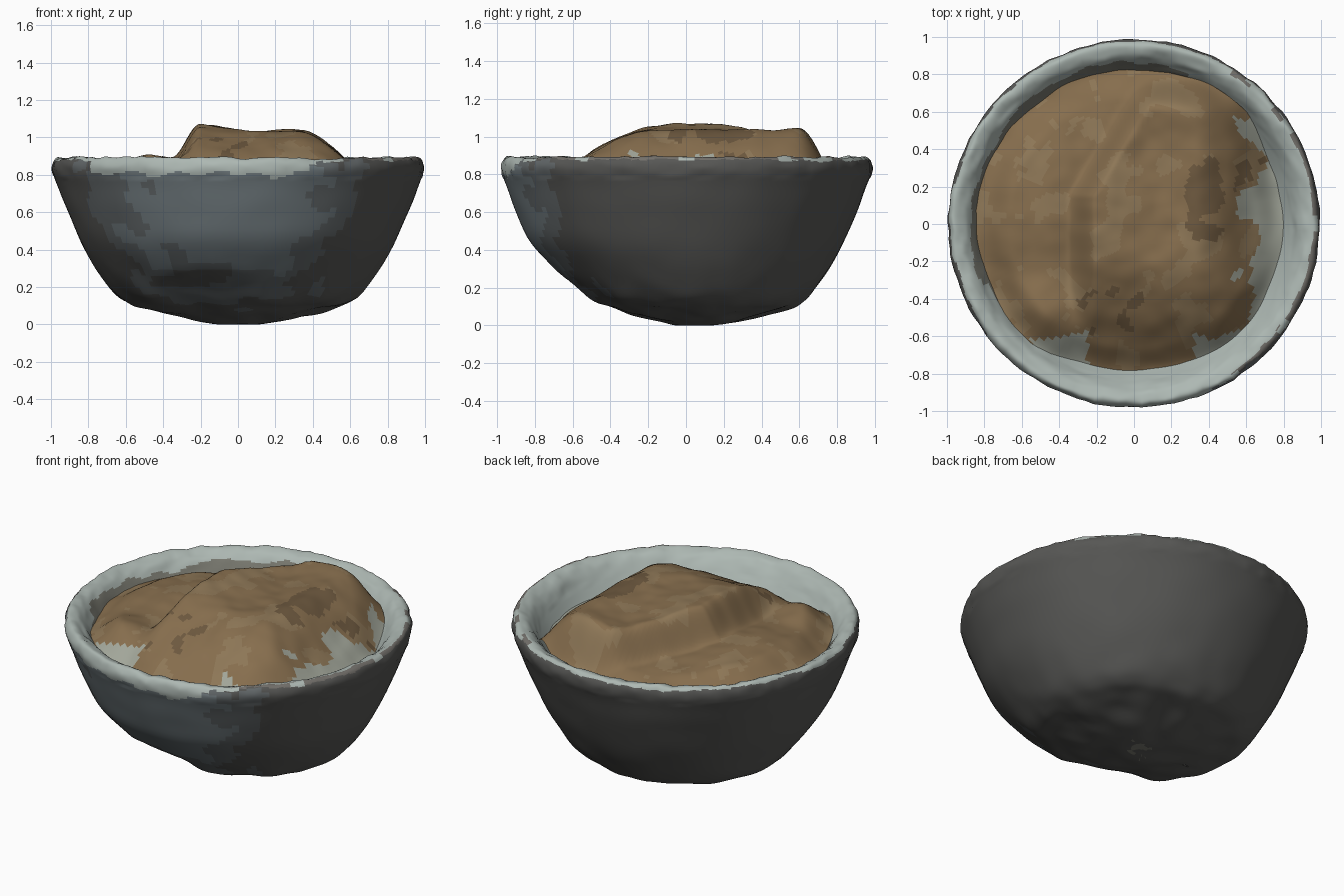
import bpy, bmesh, math
from mathutils import Vector, noise

if "Cube" in bpy.data.objects:
    bpy.data.objects.remove(bpy.data.objects["Cube"])

SEG = 144


def material(name, rgb):
    m = bpy.data.materials.new(name)
    m.diffuse_color = (*rgb, 1)
    m.use_nodes = True
    m.node_tree.nodes["Principled BSDF"].inputs["Base Color"].default_value = m.diffuse_color
    return m


def step(a, b, v):
    t = min(1, max(0, (v - a) / (b - a)))
    return t * t * (3 - 2 * t)


def gauss(dx, dy, s):
    return math.exp(-(dx * dx + dy * dy) / (2 * s * s))


def nz(p, f, seed=0):
    return noise.noise(Vector(p) * f + Vector((seed, seed * 2, 5)))


def spline(pts, n):
    """Catmull-Rom curve through the profile points."""
    p = [pts[0]] + pts + [pts[-1]]
    out = []
    for i in range(1, len(p) - 2):
        for k in range(n):
            t = k / n
            out.append(tuple(
                0.5 * (2 * b + (c - a) * t + (2 * a - 5 * b + 4 * c - d) * t * t
                       + (3 * b - a - 3 * c + d) * t ** 3)
                for a, b, c, d in zip(*p[i - 1:i + 3])))
    return out + [pts[-1]]


def revolve(name, profile, shape, mats, pick):
    """Revolve (r, z) points, displace each by shape(), colour faces by pick()."""
    bm = bmesh.new()
    rings = []
    for k, (r, z) in enumerate(profile):
        ring = []
        for i in range(SEG):
            a = 2 * math.pi * i / SEG
            ring.append(bm.verts.new(shape(max(r, 0) * math.cos(a), max(r, 0) * math.sin(a), z, k)))
        rings.append(ring)
    for lo, hi in zip(rings, rings[1:]):
        for i in range(SEG):
            j = (i + 1) % SEG
            bm.faces.new((lo[i], lo[j], hi[j], hi[i])).smooth = True
    bmesh.ops.remove_doubles(bm, verts=bm.verts, dist=0.0002)
    bm.normal_update()
    for f in bm.faces:
        f.material_index = pick(f)
    me = bpy.data.meshes.new(name)
    bm.to_mesh(me)
    bm.free()
    for m in mats:
        me.materials.append(m)
    ob = bpy.data.objects.new(name, me)
    bpy.context.collection.objects.link(ob)
    return ob


# Bowl: outer wall, rounded lip and the visible sloping inner wall
bowl_profile = spline([(0, 0.012), (0.15, 0.016), (0.35, 0.05), (0.50, 0.085), (0.60, 0.12),
                       (0.69, 0.20), (0.82, 0.40), (0.91, 0.60), (0.96, 0.73), (0.99, 0.81),
                       (0.99, 0.86), (0.965, 0.89), (0.92, 0.88), (0.88, 0.845),
                       (0.835, 0.78), (0.785, 0.71), (0.73, 0.65)], 6)


def bowl_shape(x, y, z, k):
    # foot sits a little towards the back and is narrower front to back
    low = 1 - step(0.05, 0.5, z)
    y = y * (1 - 0.08 * low) + 0.065 * low
    # chipped hollow low on the front
    if y < 0 and k < 54:
        y += 0.08 * math.exp(-((x + 0.18) / 0.22) ** 4 - ((z - 0.15) / 0.10) ** 4)
    # uneven hand-made surface, rougher at the foot and lip
    p = (x, y, z)
    lip = step(0.8, 0.88, z)
    s = 1 + (0.005 + 0.010 * low) * nz(p, 5)
    if z > 0.78:
        s = min(s + 0.008 * nz(p, 16, 3), 1.008)
    z += 0.015 * low * nz(p, 7, 7) + lip * (0.010 * nz(p, 5, 2) + 0.012 * nz(p, 16, 4))
    # two low points of the broken foot
    z -= 0.02 * gauss(x + 0.1, y + 0.05, 0.09) + 0.016 * gauss(x - 0.14, y - 0.15, 0.12)
    return x * s, y * s * 0.99 + 0.003, max(0, z)


def bowl_colour(f):
    c = f.calc_center_median()
    inside = f.normal.x * c.x + f.normal.y * c.y < 0
    n = nz(c, 6, 9)
    if inside:
        return 4 if c.x < 0.3 and c.y > -0.4 and c.z < 0.83 + 0.06 * n else 2
    if c.z > 0.875 + 0.02 * n or (c.z > 0.81 + 0.06 * n and c.y < -0.6 and c.x < 0.4):
        return 3 if c.x > 0.45 and n > -0.05 else 2
    d = f.normal.y - 0.25 * n + max(0, c.x - 0.2) * 0.6
    if c.z > 0.05 and d < -0.7:
        return 1
    return 5 if c.z > 0.05 and d < -0.5 else 0


bowl = revolve("bowl", bowl_profile, bowl_shape, [
    material("dark_clay", (0.095, 0.095, 0.09)),
    material("blue_grey_clay", (0.17, 0.205, 0.22)),
    material("pale_glaze", (0.42, 0.48, 0.45)),
    material("worn_lip", (0.17, 0.16, 0.145)),
    material("stained_glaze", (0.19, 0.19, 0.16)),
    material("mid_grey_clay", (0.125, 0.14, 0.145))], bowl_colour)


# Filling: lumpy mound, steep on its left and back, sloping into low sauce on the right
def filling_height(x, y):
    r = math.hypot(x, y)
    shift = 0.6 * max(0, y - 0.15)
    mound = (step(-0.36, -0.2, x - shift) * (1 - step(0.32, 0.75, x))
             * step(-0.78, -0.18, y) * (1 - step(0.60, 0.80, y)))
    z = 0.83 + 0.20 * mound
    z += 0.015 * gauss(x + 0.14, y + 0.08, 0.12)
    # rounded lump at the back, low swell on the left, curl at front left
    z += 0.03 * gauss(x - 0.22, y - 0.64, 0.10) - 0.02 * gauss(x - 0.1, y - 0.42, 0.12)
    z += 0.075 * gauss(x + 0.5, y - 0.1, 0.22) + 0.075 * gauss(x + 0.5, y + 0.47, 0.13)
    z -= 0.06 * step(0.45, 0.8, x)
    z -= 0.06 * step(0.45, 0.75, -y) * step(-0.5, -0.25, x)
    z -= 0.06 * step(0.66, 0.84, r)
    return z + 0.018 * nz((x, y, 0), 4, 1) + 0.008 * nz((x, y, 0), 10, 6)


def filling_colour(f):
    c = f.calc_center_median()
    p = (c.x, c.y, 0)
    n = nz(p, 5, 8) + 0.4 * nz(p, 13, 2)
    if c.x > 0.62 + 0.12 * n or (c.y < -0.6 + 0.12 * n and (c.x > 0.32 or -0.55 < c.x < -0.25)):
        return 2
    dark = gauss(c.x - 0.42, c.y - 0.15, 0.17) + 0.8 * gauss(c.x + 0.1, c.y + 0.45, 0.17)
    if dark + 0.6 * n > 0.65:
        return 1
    return 3 if n > 0.2 else 0


filling_rings = [(0.85 * i / 56, 0) for i in range(57)]
filling = revolve("filling", filling_rings, lambda x, y, z, k: (x, y, filling_height(x, y)), [
    material("brown_filling", (0.24, 0.155, 0.075)),
    material("dark_filling", (0.155, 0.10, 0.05)),
    material("pale_sauce", (0.36, 0.38, 0.32)),
    material("golden_filling", (0.27, 0.185, 0.095))], filling_colour)
